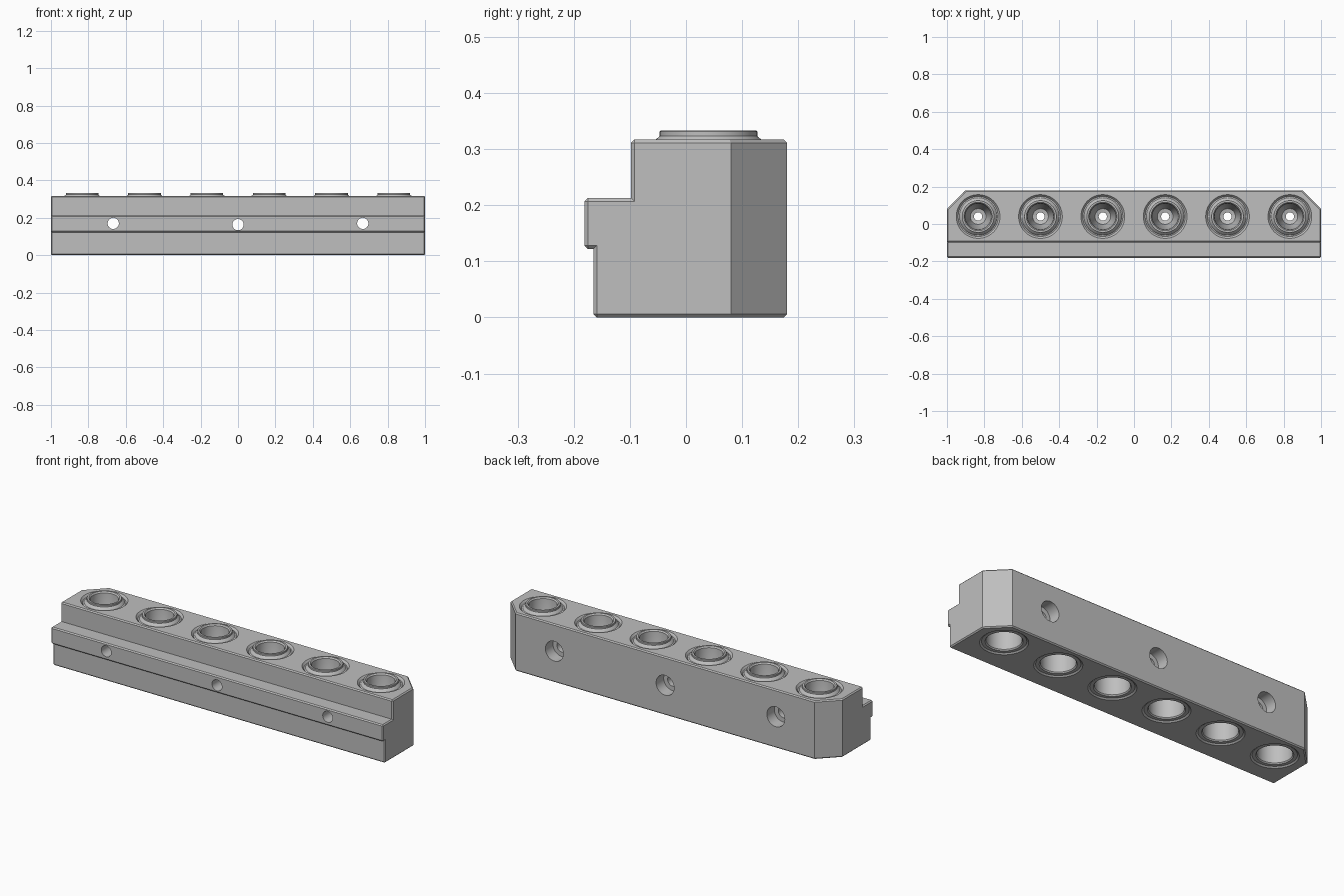
import bpy, bmesh, math
from mathutils import Matrix, Vector

if "Cube" in bpy.data.objects:
    bpy.data.objects.remove(bpy.data.objects["Cube"], do_unlink=True)

steel = bpy.data.materials.new("grey steel")
steel.use_nodes = True
GREY = (0.52, 0.52, 0.52, 1)
steel.diffuse_color = GREY
steel.node_tree.nodes["Principled BSDF"].inputs["Base Color"].default_value = GREY


def make_object(name, bm):
    bmesh.ops.recalc_face_normals(bm, faces=bm.faces)
    mesh = bpy.data.meshes.new(name)
    bm.to_mesh(mesh)
    bm.free()
    mesh.materials.append(steel)
    obj = bpy.data.objects.new(name, mesh)
    bpy.context.scene.collection.objects.link(obj)
    return obj


def lathe(name, profile, matrix, closed=False, sides=48):
    """Revolve (radius, height) points about z, then place with matrix."""
    bm = bmesh.new()
    rings = []
    for k in range(sides):
        a = 2 * math.pi * k / sides
        rings.append([bm.verts.new((r * math.cos(a), r * math.sin(a), z)) for r, z in profile])
    count = len(profile) if closed else len(profile) - 1
    for k in range(sides):
        here, there = rings[k], rings[(k + 1) % sides]
        for i in range(count):
            j = (i + 1) % len(profile)
            bm.faces.new((here[i], there[i], there[j], here[j]))
    if not closed:
        bm.faces.new([ring[0] for ring in rings])
        bm.faces.new([ring[-1] for ring in rings])
    bm.transform(matrix)
    return make_object(name, bm)


def cut(target, cutter):
    mod = target.modifiers.new("cut", "BOOLEAN")
    mod.operation = "DIFFERENCE"
    mod.solver = "EXACT"
    mod.object = cutter
    bpy.context.view_layer.objects.active = target
    bpy.ops.object.modifier_apply(modifier=mod.name)
    bpy.data.objects.remove(cutter, do_unlink=True)


def smooth(obj):
    bpy.ops.object.select_all(action="DESELECT")
    obj.select_set(True)
    bpy.context.view_layer.objects.active = obj
    bpy.ops.object.shade_smooth_by_angle(angle=math.radians(25))


# Stepped bar: cross-section extruded along x
section = [(-0.165, 0), (0.18, 0), (0.18, 0.317), (-0.098, 0.317),
           (-0.098, 0.213), (-0.181, 0.213), (-0.181, 0.122), (-0.165, 0.122)]
bm = bmesh.new()
face = bm.faces.new([bm.verts.new((-1, y, z)) for y, z in section])
ext = bmesh.ops.extrude_face_region(bm, geom=[face])
bmesh.ops.translate(bm, vec=(2, 0, 0),
                    verts=[g for g in ext["geom"] if isinstance(g, bmesh.types.BMVert)])
bmesh.ops.recalc_face_normals(bm, faces=bm.faces)

# Slanted rear corners
for s in (-1, 1):
    geom = bm.verts[:] + bm.edges[:] + bm.faces[:]
    res = bmesh.ops.bisect_plane(bm, geom=geom, plane_co=(s, 0.08, 0),
                                 plane_no=Vector((s, 1, 0)), clear_outer=True)
    rim = [g for g in res["geom_cut"] if isinstance(g, bmesh.types.BMEdge)]
    bmesh.ops.holes_fill(bm, edges=rim)
bmesh.ops.recalc_face_normals(bm, faces=bm.faces)

# Small chamfers on the square outer edges
square = [e for e in bm.edges if e.is_manifold and e.calc_face_angle_signed() > math.radians(60)]
bmesh.ops.bevel(bm, geom=square, offset=0.006, offset_type="OFFSET", segments=1,
                profile=0.5, affect="EDGES", clamp_overlap=True)
bar = make_object("bar", bm)

# Vertical bores with chamfered mouths
socket_x = [(i - 2.5) / 3 for i in range(6)]
bore = [(0.116, -0.05), (0.116, 0), (0.106, 0.008), (0.106, 0.304),
        (0.117, 0.317), (0.117, 0.36)]
for x in socket_x:
    cut(bar, lathe("bore_cutter", bore, Matrix.Translation((x, 0.04, 0))))

# Horizontal bolt holes, counterbored from the rear
bolt = [(0.03, -0.25), (0.03, 0.115), (0.054, 0.115), (0.054, 0.25)]
turn = Matrix.Rotation(-math.pi / 2, 4, "X")
for x, z in ((-0.667, 0.17), (0, 0.163), (0.667, 0.17)):
    cut(bar, lathe("bolt_cutter", bolt, Matrix.Translation((x, 0, z)) @ turn))
smooth(bar)

# Bushings: raised collar, tapered seat, small drain hole, wide lower bore
bushing = [(0.107, 0.006), (0.107, 0.307), (0.1, 0.309), (0.094, 0.317),
           (0.087, 0.323), (0.087, 0.331), (0.085, 0.333), (0.076, 0.333),
           (0.07, 0.326), (0.066, 0.25), (0.042, 0.17), (0.022, 0.165),
           (0.022, 0.14), (0.085, 0.14), (0.085, 0.012), (0.09, 0.006)]
for i, x in enumerate(socket_x):
    smooth(lathe(f"bushing_{i + 1}", bushing, Matrix.Translation((x, 0.04, 0)), closed=True))
